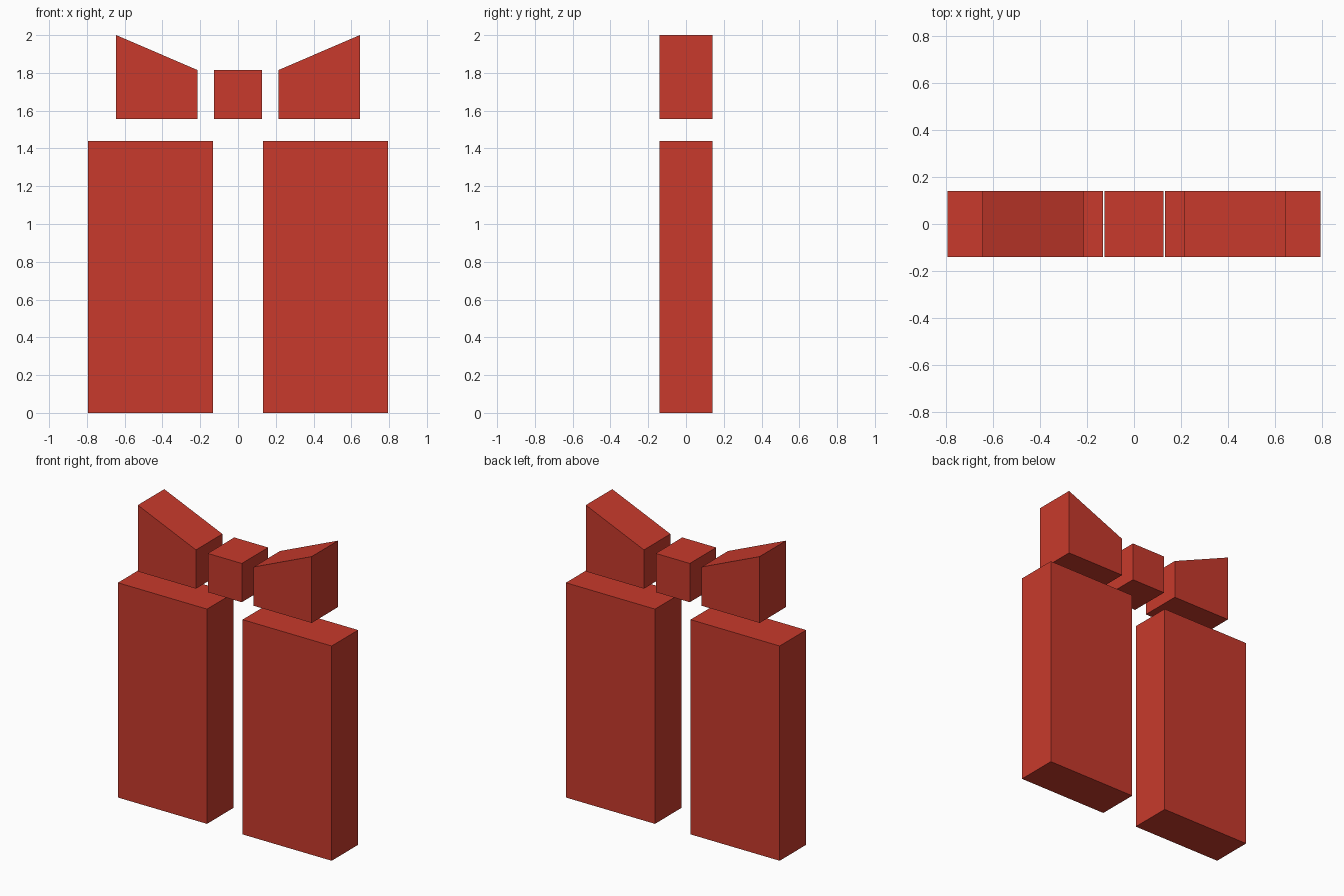
import bpy

if "Cube" in bpy.data.objects:
    bpy.data.objects.remove(bpy.data.objects["Cube"])

DEPTH = 0.28

red = bpy.data.materials.new("red")
red.diffuse_color = (0.58, 0.042, 0.025, 1.0)
red.use_nodes = True
red.node_tree.nodes["Principled BSDF"].inputs["Base Color"].default_value = red.diffuse_color


def extruded(name, profile):
    """Solid from a counter-clockwise x/z profile, extruded along y."""
    n = len(profile)
    verts = [(x, y, z) for y in (-DEPTH / 2, DEPTH / 2) for x, z in profile]
    faces = [tuple(range(n)), tuple(reversed(range(n, 2 * n)))]
    faces += [(i, i + n, (i + 1) % n + n, (i + 1) % n) for i in range(n)]
    mesh = bpy.data.meshes.new(name)
    mesh.from_pydata(verts, [], faces)
    mesh.materials.append(red)
    obj = bpy.data.objects.new(name, mesh)
    bpy.context.collection.objects.link(obj)
    return obj


def mirrored_pair(name, profile):
    """Right-hand part plus its mirror image on the left."""
    extruded("right_" + name, profile)
    extruded("left_" + name, [(-x, z) for x, z in reversed(profile)])


# Two tall box halves
mirrored_pair("box_half", [(0.132, 0), (0.793, 0), (0.793, 1.44), (0.132, 1.44)])

# Flared bow loops
mirrored_pair("bow_loop", [(0.214, 1.555), (0.645, 1.555), (0.645, 2.0), (0.214, 1.815)])

# Knot between the loops
extruded("bow_knot", [(-0.126, 1.555), (0.126, 1.555), (0.126, 1.815), (-0.126, 1.815)])
